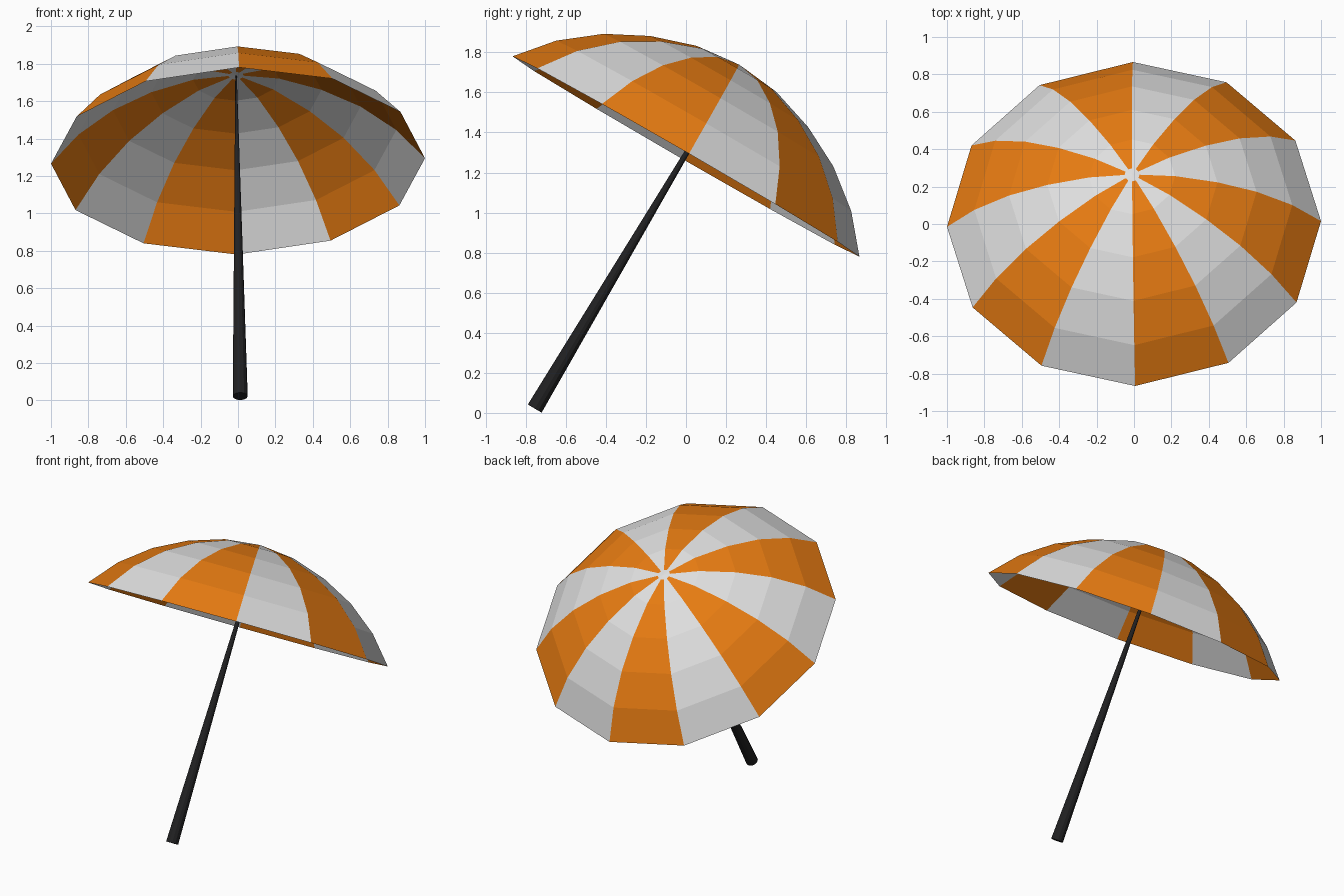
import bpy, bmesh, math
from mathutils import Matrix, Vector

if "Cube" in bpy.data.objects:
    bpy.data.objects.remove(bpy.data.objects["Cube"])


def material(name, rgb):
    m = bpy.data.materials.new(name)
    m.diffuse_color = (*rgb, 1)
    m.use_nodes = True
    m.node_tree.nodes["Principled BSDF"].inputs["Base Color"].default_value = m.diffuse_color
    return m


orange = material("orange cloth", (0.80, 0.20, 0.006))
white = material("white cloth", (0.74, 0.74, 0.74))
black = material("black pole", (0.015, 0.015, 0.016))


def make_object(name, bm, mats):
    me = bpy.data.meshes.new(name)
    bm.to_mesh(me)
    bm.free()
    for m in mats:
        me.materials.append(m)
    ob = bpy.data.objects.new(name, me)
    bpy.context.collection.objects.link(ob)
    return ob


# Canopy frame: tilted back 30 degrees with a very slight roll
frame = (Matrix.Translation((0, 0, 1.28)) @ Matrix.Rotation(math.radians(-30), 4, 'X')
         @ Matrix.Rotation(-0.02, 4, 'Y') @ Matrix.Rotation(0.006, 4, 'Z'))

# Canopy: twelve flat panels, profile of (radius, height)
SIDES = 12
APEX = 0.53
profile = [(1.0, 0.0), (0.85, 0.177), (0.662, 0.325), (0.455, 0.432),
           (0.23, 0.505), (0.04, 0.526)]
bm = bmesh.new()
rings = []
for r, h in profile:
    rings.append([bm.verts.new((r * math.cos(math.tau * i / SIDES - math.pi / 2),
                                r * math.sin(math.tau * i / SIDES - math.pi / 2), h))
                  for i in range(SIDES)])
top = bm.verts.new((0, 0, APEX))
for i in range(SIDES):
    j = (i + 1) % SIDES
    for low, high in zip(rings, rings[1:]):
        f = bm.faces.new((low[i], low[j], high[j], high[i]))
        f.material_index = i % 2          # alternate orange and white panels
    f = bm.faces.new((rings[-1][i], rings[-1][j], top))
    f.material_index = 1                  # white centre
bm.transform(frame)
make_object("canopy", bm, [orange, white])

# Pole: tapered rod from the ground to the underside of the canopy
foot = Vector((0.012, -0.755, 0.022))
tip = frame @ Vector((0, 0, APEX - 0.005))
axis = tip - foot
bm = bmesh.new()
bmesh.ops.create_cone(bm, cap_ends=True, segments=12, radius1=0.04, radius2=0.004,
                      depth=axis.length)
bm.transform(Matrix.Translation((foot + tip) / 2)
             @ axis.to_track_quat('Z', 'Y').to_matrix().to_4x4())
make_object("pole", bm, [black])
